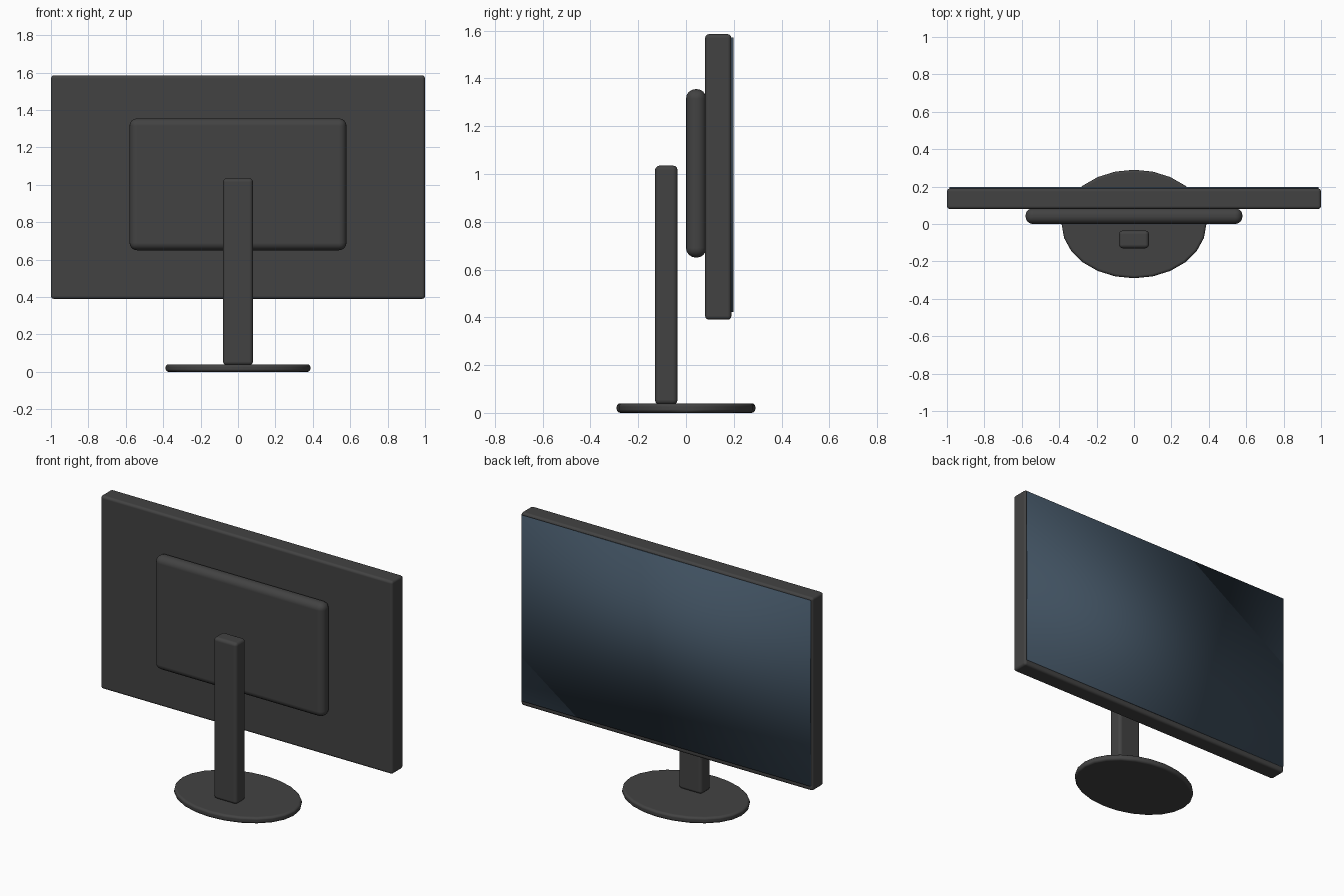
import bpy, bmesh
from mathutils import Matrix

if "Cube" in bpy.data.objects:
    bpy.data.objects.remove(bpy.data.objects["Cube"])


def material(name, rgb):
    m = bpy.data.materials.new(name)
    m.diffuse_color = (*rgb, 1.0)
    m.use_nodes = True
    m.node_tree.nodes["Principled BSDF"].inputs["Base Color"].default_value = m.diffuse_color
    return m


dark_grey = material("dark grey plastic", (0.055, 0.055, 0.055))
screen_blue = material("screen blue grey", (0.05, 0.08, 0.115))


def finish(name, bm, mat, bevel=0.0, segments=3):
    me = bpy.data.meshes.new(name)
    bm.to_mesh(me)
    bm.free()
    ob = bpy.data.objects.new(name, me)
    bpy.context.collection.objects.link(ob)
    me.materials.append(mat)
    for p in me.polygons:
        p.use_smooth = True
    if bevel:
        mod = ob.modifiers.new("rounded edges", 'BEVEL')
        mod.width = bevel
        mod.segments = segments
        mod.limit_method = 'ANGLE'
        mod.angle_limit = 0.7
        mod.harden_normals = True
    return ob


def box(name, x, y, z, mat, bevel=0.0, segments=3):
    """Box from (min, max) ranges, with rounded edges."""
    bm = bmesh.new()
    bmesh.ops.create_cube(bm, size=1.0)
    for v in bm.verts:
        v.co = [lo + (hi - lo) * (c + 0.5)
                for c, (lo, hi) in zip(v.co, (x, y, z))]
    return finish(name, bm, mat, bevel, segments)


# Monitor housing and the glass plate on its viewing side
box("housing", (-1, 1), (0.08, 0.19), (0.39, 1.585), dark_grey, 0.016)
box("screen", (-0.987, 0.987), (0.185, 0.199), (0.423, 1.57), screen_blue)

# Rounded cover on the rear of the housing
box("rear_cover", (-0.58, 0.58), (0.0, 0.085), (0.65, 1.355), dark_grey, 0.04, 4)

# Upright of the stand
box("stand_neck", (-0.08, 0.08), (-0.13, -0.035), (0.035, 1.035), dark_grey, 0.02)

# Oval foot
bm = bmesh.new()
bmesh.ops.create_cone(bm, cap_ends=True, segments=24, radius1=1, radius2=1, depth=1,
                      matrix=Matrix.Translation((0, 0, 0.5)))
bmesh.ops.scale(bm, vec=(0.387, 0.29, 0.04), verts=bm.verts)
finish("stand_foot", bm, dark_grey, 0.015)
